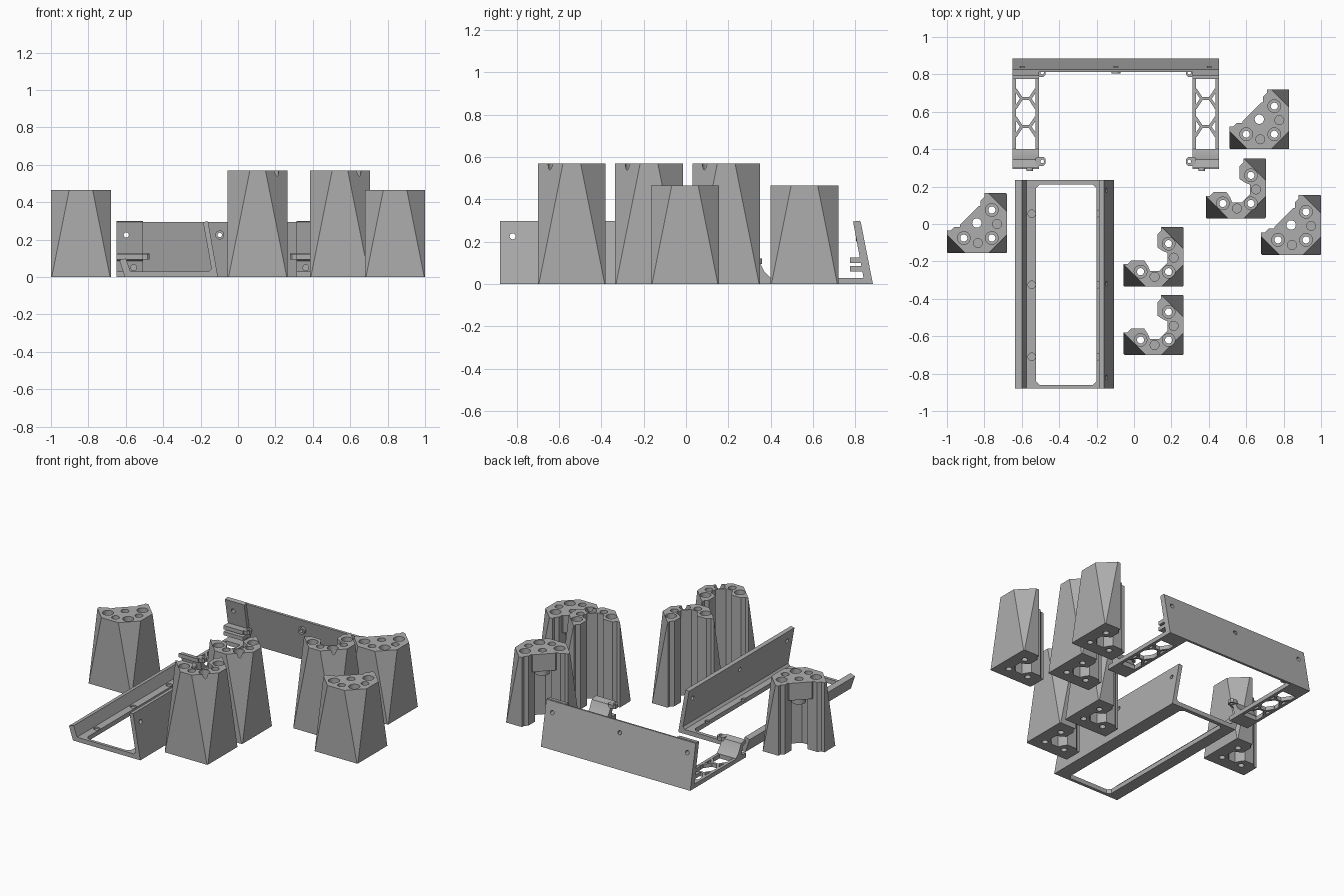
import bpy, bmesh, math
from mathutils import Matrix, Vector

cube = bpy.data.objects.get("Cube")
if cube:
    bpy.data.objects.remove(cube)

grey = bpy.data.materials.new("plain_grey")
grey.use_nodes = True
shade = (0.42, 0.42, 0.42, 1)
grey.diffuse_color = shade
grey.node_tree.nodes["Principled BSDF"].inputs["Base Color"].default_value = shade

AXES = {
    "z": lambda a, b, h: (a, b, h),
    "x": lambda a, b, h: (h, a, b),
    "y": lambda a, b, h: (a, h, b),
}


def add_object(name, bm):
    bmesh.ops.recalc_face_normals(bm, faces=bm.faces)
    mesh = bpy.data.meshes.new(name)
    bm.to_mesh(mesh)
    bm.free()
    mesh.materials.append(grey)
    obj = bpy.data.objects.new(name, mesh)
    bpy.context.collection.objects.link(obj)
    return obj


def prism(name, outline, lo, hi, axis="z", planes=()):
    """Extrude a 2D outline along an axis, then slice off corners."""
    bm = bmesh.new()
    to3d = AXES[axis]
    rings = [[bm.verts.new(to3d(a, b, h)) for a, b in outline] for h in (lo, hi)]
    bm.faces.new(rings[0])
    bm.faces.new(rings[1])
    n = len(outline)
    for i in range(n):
        j = (i + 1) % n
        bm.faces.new((rings[0][i], rings[0][j], rings[1][j], rings[1][i]))
    for point, normal in planes:
        bmesh.ops.bisect_plane(bm, geom=bm.verts[:] + bm.edges[:] + bm.faces[:],
                               plane_co=point, plane_no=normal, clear_outer=True)
        bmesh.ops.holes_fill(bm, edges=bm.edges[:])
    return add_object(name, bm)


def circle(a, b, r, n=24):
    return [(a + r * math.cos(math.tau * i / n), b + r * math.sin(math.tau * i / n))
            for i in range(n)]


def rect(x0, x1, y0, y1, c=0.0):
    if not c:
        return [(x0, y0), (x1, y0), (x1, y1), (x0, y1)]
    return [(x0 + c, y0), (x1 - c, y0), (x1, y0 + c), (x1, y1 - c),
            (x1 - c, y1), (x0 + c, y1), (x0, y1 - c), (x0, y0 + c)]


def cut(obj, outline, lo, hi, axis="z"):
    """Subtract a prism and discard the cutter."""
    cutter = prism("cutter", outline, lo, hi, axis)
    cutter.hide_render = True
    mod = obj.modifiers.new("cut", "BOOLEAN")
    mod.operation, mod.solver, mod.object = "DIFFERENCE", "EXACT", cutter
    bpy.context.view_layer.objects.active = obj
    bpy.ops.object.modifier_apply(modifier=mod.name)
    bpy.data.objects.remove(cutter)


def strut(name, p, q, width, lo, hi):
    p, q = Vector(p), Vector(q)
    side = (q - p).normalized().orthogonal() * width / 2
    return prism(name, [p + side, q + side, q - side, p - side], lo, hi)


# Feet: C-shaped column, symmetric about its diagonal
W = 0.32
half = [(W, W), (0.2, W), (0.2, 0.3), (0.18, 0.28), (0.18, 0.21),
        (0.21, 0.19), (0.235, 0.18), (0.235, 0.13)]
flip = [(W - y, W - x) for x, y in reversed(half)]
column = half + flip + [(W, 0)]
pocket = half[4:] + flip[:4] + [(0.07, 0.14), (0.07, 0.15), (0.17, 0.25), (0.18, 0.25)]
screws = [(0.24, 0.23), (0.09, 0.08), (0.24, 0.08)]
sockets = [(0.267, 0.155), (0.165, 0.053)]


def make_foot(name, height):
    # Leaning facets widen towards the top of three outer corners
    planes = []
    for x, y, sx, sy in ((0, 0, -1, -1), (W, 0, 1, -1), (W, W, 1, 1)):
        normal = Vector((sx, sy, 0.2)).normalized()
        planes.append((Vector((x, y, 0)) - normal * 0.003, normal))
    foot = prism(name, column, 0, height, "z", planes)
    for x, y in screws:
        cut(foot, circle(x, y, 0.019), -0.1, 1)
        cut(foot, circle(x, y, 0.034), height - 0.065, 1)
    for x, y in sockets:
        cut(foot, circle(x, y, 0.024), height - 0.03, 1)
    return foot


def place(parts, spots):
    for i, (x, y) in enumerate(spots):
        for part in parts:
            obj = part
            if i:
                obj = part.copy()
                bpy.context.collection.objects.link(obj)
            obj.location = (x, y, 0)


tall = make_foot("tall_foot", 0.57)
place([tall], [(-0.055, -0.335), (-0.055, -0.7), (0.385, 0.03)])

short = make_foot("short_foot", 0.465)
deck = prism("short_foot_deck", pocket, 0.35, 0.465)
boss = prism("short_foot_boss", circle(0.165, 0.155, 0.045), 0.31, 0.36)
for part in (deck, boss):
    cut(part, circle(0.16, 0.16, 0.025), 0.2, 1)
place([short, deck, boss], [(-1, -0.155), (0.68, -0.165), (0.51, 0.4)])

# Long frame: base, leaning wall and hooked rail in one profile
profile = [(-0.605, 0), (-0.107, 0), (-0.16, 0.298), (-0.187, 0.294), (-0.142, 0.045),
           (-0.155, 0.03), (-0.575, 0.03), (-0.6, 0.1), (-0.635, 0.09)]
frame = prism("long_frame", profile, -0.88, 0.235, "y")
cut(frame, rect(-0.525, -0.2, -0.86, 0.21, 0.02), -0.1, 0.2)
for y in (-0.82, -0.32, 0.18):
    cut(frame, circle(y, 0.225, 0.014, 16), -0.3, 0, "x")
for y in (-0.71, -0.325, 0.055):
    for x in (-0.547, -0.203):
        cut(frame, circle(x, y, 0.02), 0.02, 0.06)

# Back frame: leaning wall
MID = -0.0975
lean = [(0.884, 0), (0.826, 0.295), (0.812, 0.293), (0.868, 0)]
wall = prism("back_wall", lean, MID - 0.5525, MID + 0.5525, "x")
knob = prism("wall_knob", circle(MID, 0.225, 0.024), 0.805, 0.834, "y")
for x in (MID - 0.5, MID, MID + 0.5):
    cut(wall, circle(x, 0.225, 0.014, 16), 0.7, 1, "y")
cut(knob, circle(MID, 0.225, 0.012, 16), 0.7, 0.9, "y")

hook = [(0.4, 0), (0.4, 0.03), (0.37, 0.06), (0.345, 0.11), (0.3, 0.12), (0.3, 0.095),
        (0.33, 0.085), (0.34, 0.03), (0.295, 0.03), (0.295, 0)]
pad = [(0.875, 0.0), (0.82, 0.299), (0.79, 0.295), (0.845, 0.0)]

# Back frame: mirrored side arms
for side, sign in (("right", -1), ("left", 1)):
    def across(a, b):
        """Distances from the middle, given as an ordered x range."""
        return sorted((MID + sign * a, MID + sign * b))

    x0, x1 = across(0.41, 0.5525)
    mid = (x0 + x1) / 2
    arm = prism(side + "_arm", rect(x0, x1, 0.36, 0.87), 0, 0.028)
    cut(arm, rect(x0 + 0.02, x1 - 0.02, 0.4, 0.775), -0.1, 0.1)

    # Honeycomb bracing
    for y in (0.52, 0.67):
        prism(side + "_brace_bar", rect(mid - 0.027, mid + 0.027, y - 0.008, y + 0.008),
              0.001, 0.027)
        for s in (-1, 1):
            for up in (-1, 1):
                strut(side + "_brace", (mid + s * 0.022, y),
                      (mid + s * 0.055, y + up * 0.05), 0.016, 0.001, 0.027)

    end_pad = prism(side + "_wall_pad", pad, x0, x1, "x")
    cut(end_pad, circle(MID + sign * 0.5, 0.225, 0.014, 16), 0.7, 1, "y")
    prism(side + "_front_hook", hook, x0, x1, "x")
    prism(side + "_front_peg", circle(MID + sign * 0.46, 0.05, 0.018), 0.283, 0.34, "y")

    # Screw eyes beside the wall and the hook, and ledges below the pad
    e0, e1 = across(0.375, 0.43)
    for y, bottom in ((0.81, 0.1), (0.335, 0.095)):
        eye = prism(side + "_eye", rect(e0, e1, y - 0.024, y + 0.024, 0.012),
                    bottom, bottom + 0.025)
        cut(eye, circle(MID + sign * 0.393, y, 0.01, 16), 0, 0.2)
    for z in (0.06, 0.1):
        prism(side + "_ledge", rect(x0, x1, 0.775, 0.85), z, z + 0.025)

# Crisp edges with smooth round walls
bpy.ops.object.select_all(action="DESELECT")
for obj in bpy.context.scene.objects:
    if obj.type == "MESH":
        obj.select_set(True)
        bpy.context.view_layer.objects.active = obj
bpy.ops.object.shade_smooth_by_angle(angle=math.radians(30))
